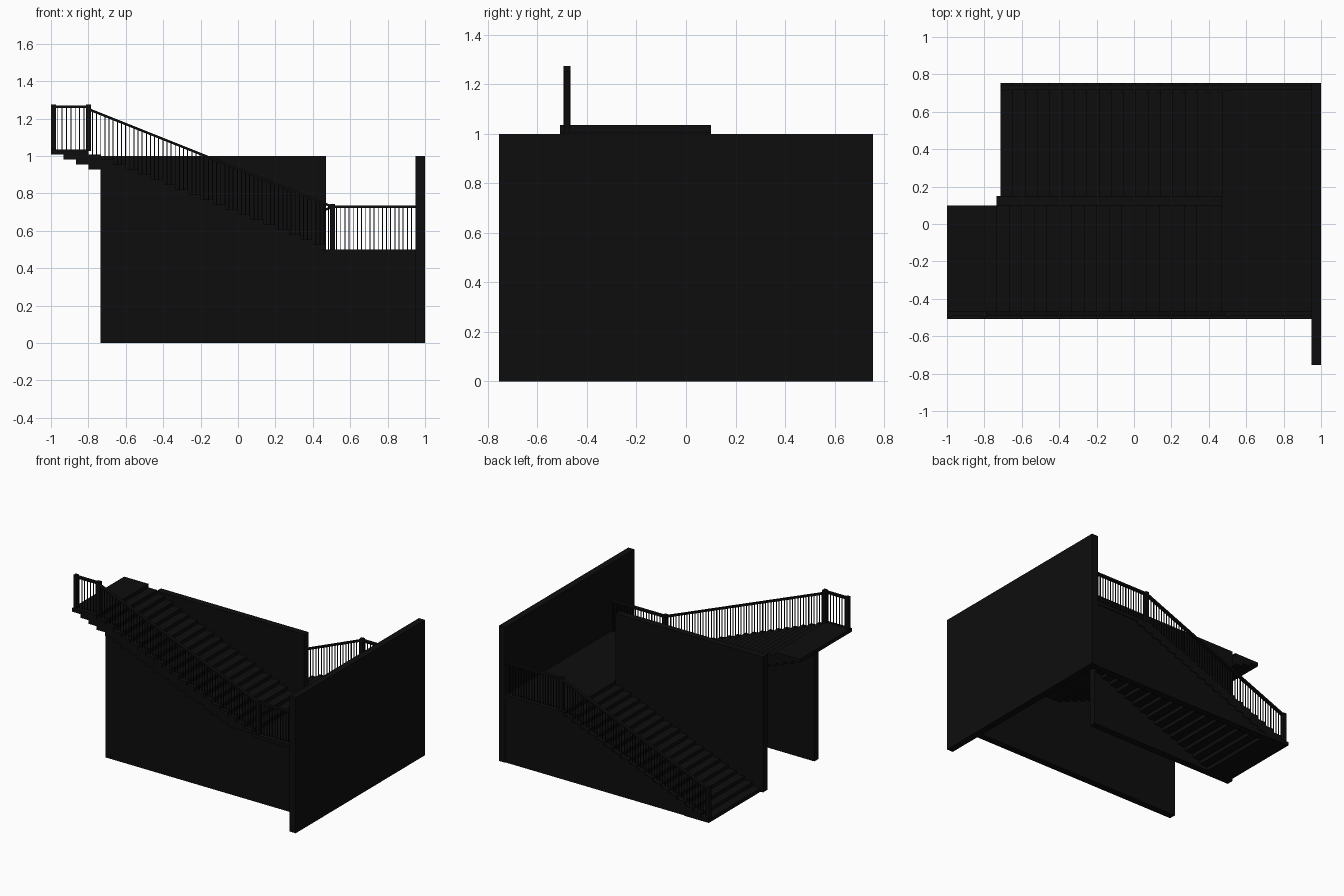
import bpy
import bmesh
from mathutils import Vector

if "Cube" in bpy.data.objects:
    bpy.data.objects.remove(bpy.data.objects["Cube"], do_unlink=True)

black = bpy.data.materials.new("matte black")
black.use_nodes = True
colour = (0.004, 0.004, 0.004, 1)
black.diffuse_color = colour
black.node_tree.nodes["Principled BSDF"].inputs["Base Color"].default_value = colour


def finish(name, bm):
    bmesh.ops.recalc_face_normals(bm, faces=bm.faces[:])
    mesh = bpy.data.meshes.new(name)
    bm.to_mesh(mesh)
    bm.free()
    mesh.materials.append(black)
    obj = bpy.data.objects.new(name, mesh)
    bpy.context.collection.objects.link(obj)
    return obj


def add_prism(bm, outline, y0, y1):
    """Extrude an x-z outline from y0 to y1."""
    face = bm.faces.new([bm.verts.new((x, y0, z)) for x, z in outline])
    out = bmesh.ops.extrude_face_region(bm, geom=[face])
    verts = [v for v in out["geom"] if isinstance(v, bmesh.types.BMVert)]
    bmesh.ops.translate(bm, verts=verts, vec=(0, y1 - y0, 0))


def add_box(bm, x0, x1, y0, y1, z0, z1):
    add_prism(bm, [(x0, z0), (x1, z0), (x1, z1), (x0, z1)], y0, y1)


def prism(name, outline, y0, y1):
    bm = bmesh.new()
    add_prism(bm, outline, y0, y1)
    return finish(name, bm)


def box(name, x0, x1, y0, y1, z0, z1):
    return prism(name, [(x0, z0), (x1, z0), (x1, z1), (x0, z1)], y0, y1)


LEFT, TURN, WALL = -0.735, 0.47, 0.95      # stair foot, landing edge, end wall
FOOT, TOP_EDGE = -0.715, -0.8
LOW_RISE, LOW_RUN = 0.5 / 19, (TURN - FOOT) / 18
UP_RISE, UP_RUN = 0.535 / 20, (TURN - TOP_EDGE) / 19

# Walls
box("end_wall", WALL, 1, -0.755, 0.755, 0, 1)
box("middle_wall", LEFT, TURN, 0.1, 0.15, 0, 1)
prism("front_wall", [(LEFT, 0), (WALL, 0), (WALL, 0.49), (TURN, 0.49),
                     (LEFT, 0.97)], -0.5, -0.45)
prism("back_wall", [(FOOT, 0), (WALL, 0), (WALL, 0.49), (TURN, 0.49),
                    (FOOT, 0.01)], 0.7, 0.75)

# Landing and flights of overlapping treads
box("turn_landing", TURN, WALL, -0.508, 0.755, 0.5 - LOW_RISE, 0.5)

bm = bmesh.new()
for k in range(18):
    x = FOOT + k * LOW_RUN
    add_box(bm, x, x + 3 * LOW_RUN, 0.15, 0.755, k * LOW_RISE, (k + 1) * LOW_RISE)
finish("lower_treads", bm)

bm = bmesh.new()
for k in range(20):
    x = TURN - k * UP_RUN
    add_box(bm, x - 3 * UP_RUN, x, -0.508, 0.1,
            0.5 + k * UP_RISE, 0.5 + (k + 1) * UP_RISE)
finish("upper_treads", bm)


def lower_floor(x):
    return 0.5 if x >= TURN else (int((x - FOOT) / LOW_RUN) + 1) * LOW_RISE


def upper_floor(x):
    if x >= TURN:
        return 0.5
    return 0.5 + min(20, int((TURN - x) / UP_RUN) + 1) * UP_RISE


def railing(name, path, y, floor, posts):
    """Handrail along an x-z path, with balusters and square posts."""
    rail, bars, uprights = bmesh.new(), bmesh.new(), bmesh.new()
    half = Vector((0, 0.007))
    for a, b in zip(path, path[1:]):
        a, b = Vector(a), Vector(b)
        add_prism(rail, [a - half, b - half, b + half, a + half], y - 0.012, y + 0.012)
        count = max(1, round((b.x - a.x) / 0.0222))
        for i in range(1, count):
            p = a.lerp(b, i / count)
            add_box(bars, p.x - 0.0025, p.x + 0.0025, y - 0.0025, y + 0.0025,
                    floor(p.x) - 0.005, p.y)
    for x, top in posts:
        add_box(uprights, x - 0.013, x + 0.013, y - 0.014, y + 0.014,
                floor(x) - 0.01, top)
    finish(name + "_handrail", rail)
    finish(name + "_balusters", bars)
    finish(name + "_posts", uprights)


# Railings along the open sides
railing("front", [(-0.987, 1.262), (-0.8, 1.262)], -0.48, upper_floor,
        [(-0.987, 1.275)])
railing("front_slope", [(-0.8, 1.25), (0.505, 0.728), (WALL, 0.728)], -0.48,
        upper_floor, [(-0.8, 1.275), (0.505, 0.742)])
railing("back", [(-0.695, 0.235), (0.505, 0.728), (WALL, 0.728)], 0.728,
        lower_floor, [(-0.695, 0.25), (0.505, 0.742)])
